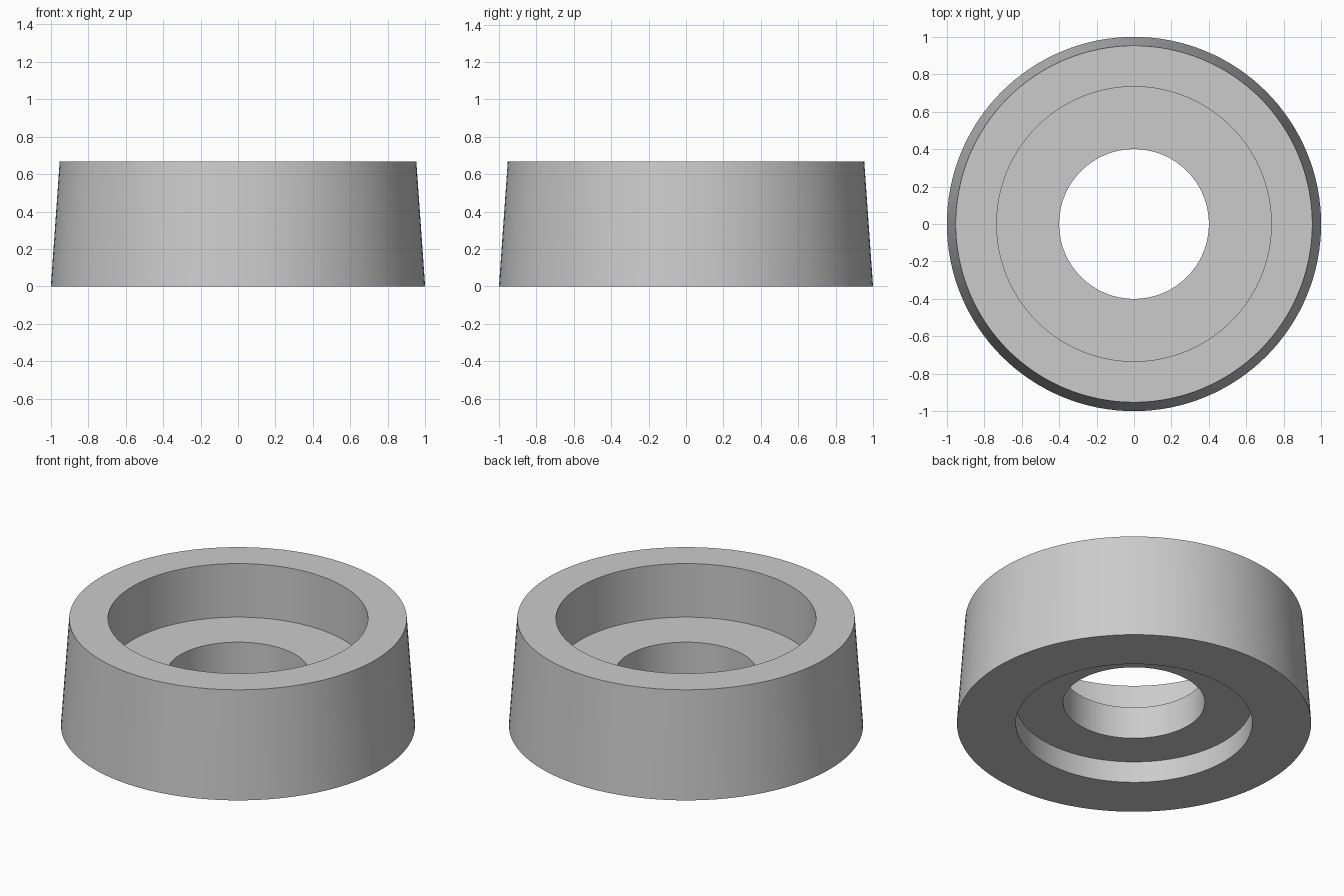
import bpy
import bmesh
import math

cube = bpy.data.objects.get("Cube")
if cube:
    bpy.data.objects.remove(cube, do_unlink=True)

SIDES = 128
HEIGHT = 0.667

# Single grey material
grey = bpy.data.materials.new("plain_grey")
grey.use_nodes = True
colour = (0.6, 0.6, 0.6, 1)
grey.diffuse_color = colour
grey.node_tree.nodes["Principled BSDF"].inputs["Base Color"].default_value = colour

# Closed cross-section (radius, height): tapered wall, recesses and bore
profile = [
    (1.0, 0), (0.953, HEIGHT),             # tapered outer wall
    (0.734, HEIGHT), (0.734, 0.333),       # upper recess
    (0.4, 0.333), (0.4, 0.133),            # central bore
    (0.668, 0.133), (0.668, 0),            # lower recess
]

# Revolve the cross-section into a ring
bm = bmesh.new()
rings = []
for radius, z in profile:
    angles = [math.tau * i / SIDES for i in range(SIDES)]
    rings.append([bm.verts.new((radius * math.cos(a), radius * math.sin(a), z))
                  for a in angles])
for k, lower in enumerate(rings):
    upper = rings[(k + 1) % len(rings)]
    for i in range(SIDES):
        j = (i + 1) % SIDES
        bm.faces.new((lower[i], lower[j], upper[j], upper[i]))
bmesh.ops.recalc_face_normals(bm, faces=bm.faces)

mesh = bpy.data.meshes.new("tapered_foot")
bm.to_mesh(mesh)
bm.free()
mesh.materials.append(grey)
foot = bpy.data.objects.new("tapered_foot", mesh)
bpy.context.collection.objects.link(foot)

# Smooth walls with crisp rims
bpy.ops.object.select_all(action='DESELECT')
foot.select_set(True)
bpy.context.view_layer.objects.active = foot
bpy.ops.object.shade_smooth_by_angle(angle=math.radians(30))
